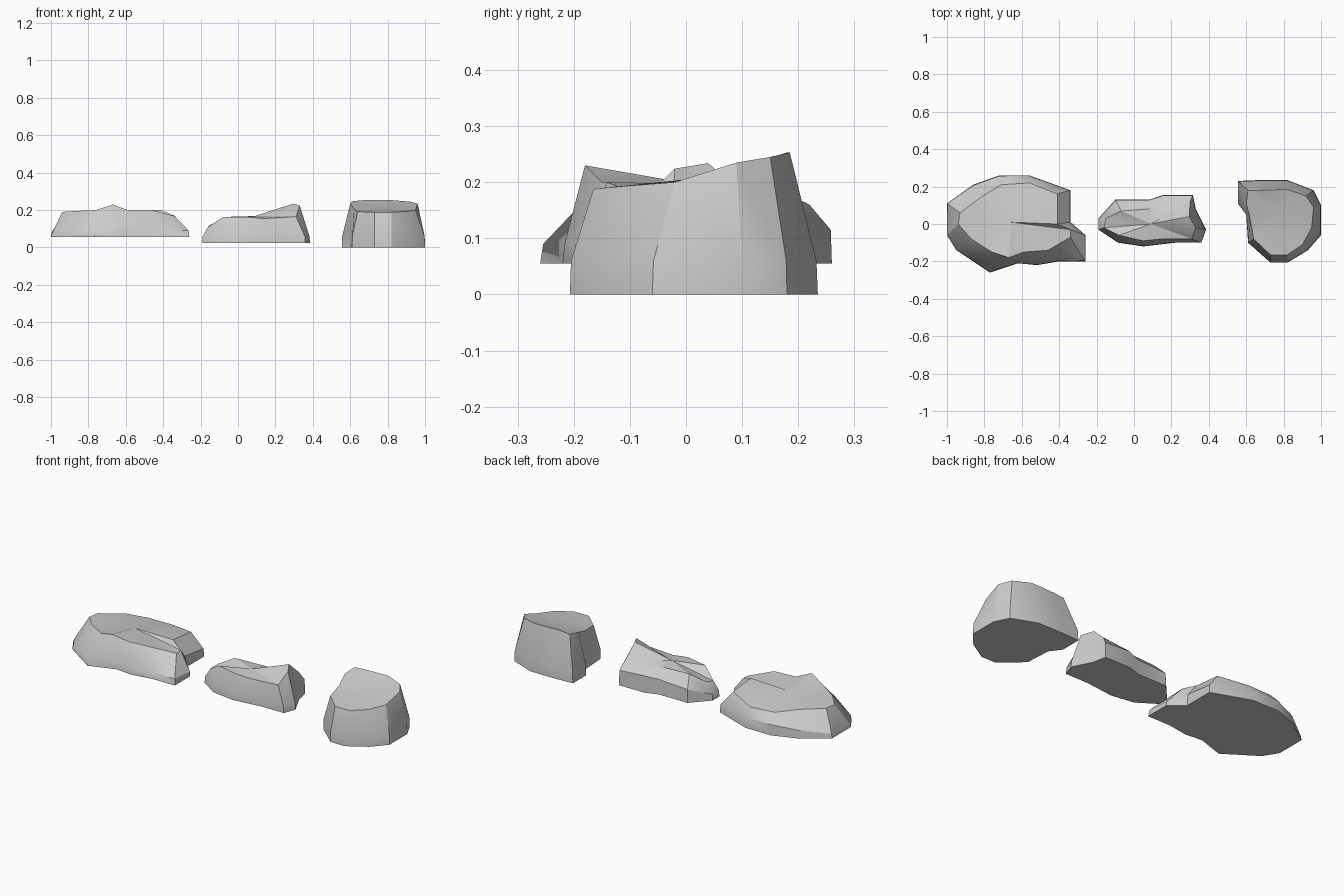
import bpy, bmesh, math


def rock(name, floor, outline, peak):
    """Faceted rock: each station is (foot x, foot y, skirt z, rim x, rim y, rim z)."""
    bm = bmesh.new()
    foot, skirt, rim = [], [], []
    for fx, fy, sz, rx, ry, rz in outline:
        foot.append(bm.verts.new((fx, fy, floor)))
        skirt.append(bm.verts.new((fx + (rx - fx) * 0.05, fy + (ry - fy) * 0.05, sz)))
        rim.append(bm.verts.new((rx, ry, rz)))
    crown = bm.verts.new(peak)
    n = len(outline)
    for i in range(n):
        j = (i + 1) % n
        bm.faces.new((foot[i], foot[j], skirt[j], skirt[i]))
        bm.faces.new((skirt[i], skirt[j], rim[j], rim[i]))
        bm.faces.new((rim[i], rim[j], crown))
    base = bm.faces.new(foot)
    bmesh.ops.triangulate(bm, faces=[base])
    bmesh.ops.recalc_face_normals(bm, faces=bm.faces[:])
    mesh = bpy.data.meshes.new(name)
    bm.to_mesh(mesh)
    bm.free()
    ob = bpy.data.objects.new(name, mesh)
    bpy.context.collection.objects.link(ob)
    bpy.ops.object.select_all(action='DESELECT')
    ob.select_set(True)
    bpy.context.view_layer.objects.active = ob
    bpy.ops.object.shade_smooth_by_angle(angle=math.radians(30))
    return ob


# Wide flat rock on the left
rock("wide_rock", 0.055, [
    (-1.00, 0.11, .08, -0.93, 0.06, .19), (-0.86, 0.21, .10, -0.81, 0.15, .185),
    (-0.72, 0.26, .115, -0.71, 0.21, .165), (-0.56, 0.26, .115, -0.56, 0.22, .16),
    (-0.34, 0.18, .10, -0.41, 0.16, .185), (-0.34, 0.01, .12, -0.41, 0.00, .20),
    (-0.26, -0.06, .08, -0.34, -0.03, .17), (-0.26, -0.20, .09, -0.34, -0.07, .168),
    (-0.40, -0.20, .09, -0.46, -0.14, .20), (-0.52, -0.22, .09, -0.59, -0.15, .20),
    (-0.62, -0.21, .10, -0.67, -0.18, .23), (-0.77, -0.26, .09, -0.76, -0.15, .20),
    (-0.95, -0.14, .08, -0.87, -0.08, .195), (-1.00, -0.06, .07, -0.94, 0.00, .19),
], (-0.66, 0.01, 0.197))

# Small jagged rock in the middle, with a raised tip
rock("jagged_rock", 0.025, [
    (-0.19, 0.03, .06, -0.15, 0.03, .12), (-0.10, 0.13, .10, -0.07, 0.07, .16),
    (0.08, 0.13, .11, 0.08, 0.08, .16), (0.155, 0.155, .12, 0.16, 0.10, .15),
    (0.315, 0.155, .11, 0.30, 0.12, .16), (0.33, 0.08, .07, 0.295, 0.04, .234),
    (0.385, -0.03, .06, 0.33, -0.02, .224), (0.36, -0.10, .06, 0.31, -0.08, .165),
    (0.22, -0.10, .07, 0.14, -0.08, .155), (0.05, -0.12, .07, 0.05, -0.09, .163),
    (-0.085, -0.10, .06, -0.08, -0.06, .163), (-0.19, -0.03, .06, -0.16, -0.02, .11),
], (0.09, 0.0, 0.168))

# Tall rock on the right, its top dipping toward the front
rock("tall_rock", 0.0, [
    (0.555, 0.23, .06, 0.61, 0.18, .247), (0.67, 0.235, .06, 0.67, 0.18, .253),
    (0.82, 0.235, .06, 0.82, 0.185, .253), (0.96, 0.18, .06, 0.92, 0.15, .245),
    (1.00, 0.10, .06, 0.96, 0.09, .235), (1.00, -0.06, .06, 0.95, -0.02, .20),
    (0.93, -0.14, .06, 0.90, -0.11, .193), (0.82, -0.207, .06, 0.82, -0.165, .188),
    (0.73, -0.207, .06, 0.73, -0.165, .188), (0.61, -0.10, .06, 0.64, -0.08, .192),
    (0.60, 0.05, .06, 0.62, 0.03, .205), (0.555, 0.11, .06, 0.60, 0.11, .235),
], (0.79, 0.05, 0.21))
